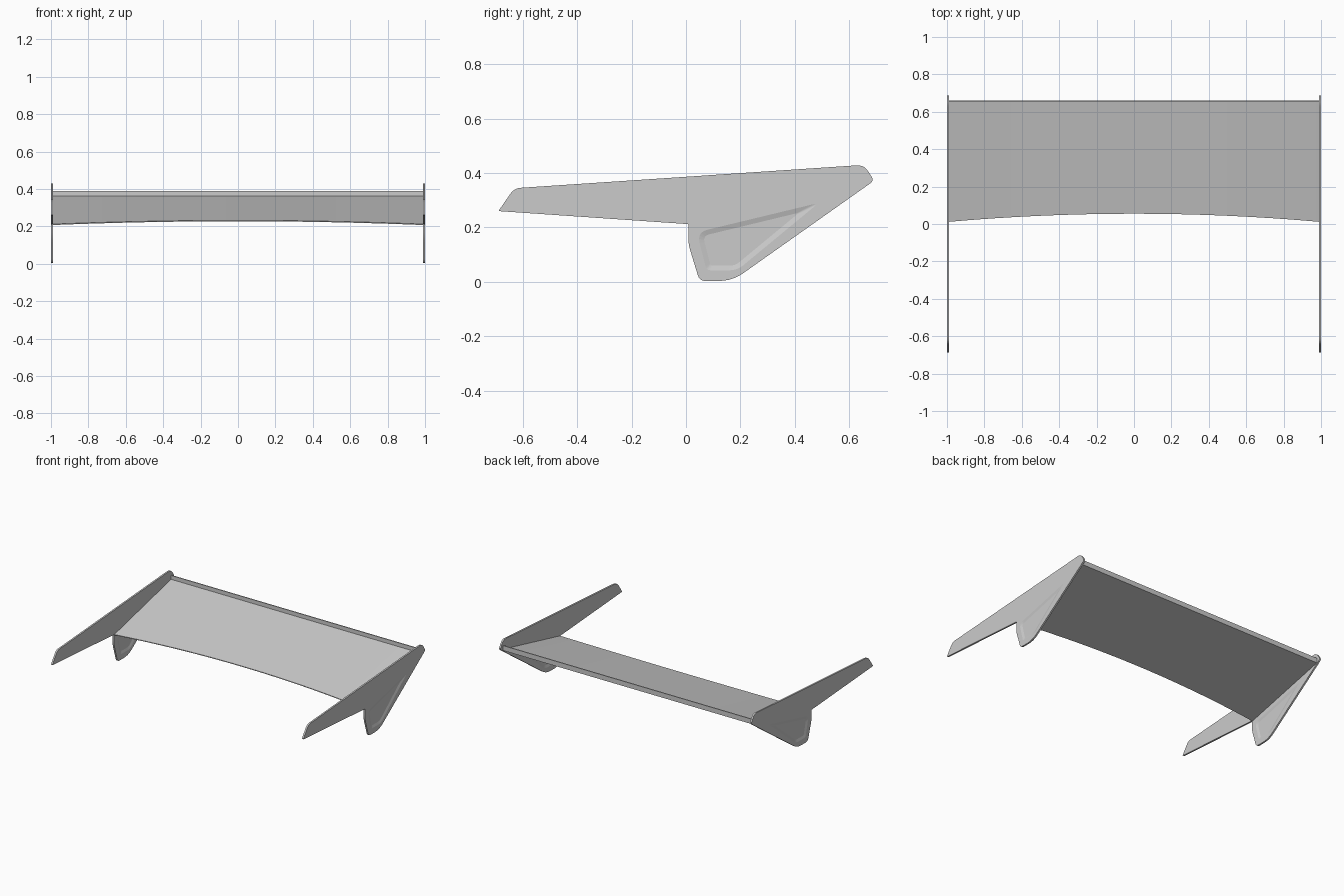
import bpy, bmesh, math
from mathutils import Vector

old = bpy.data.objects.get("Cube")
if old:
    bpy.data.objects.remove(old, do_unlink=True)

grey = bpy.data.materials.new("plain_grey")
grey.use_nodes = True
grey.diffuse_color = (0.6, 0.6, 0.6, 1)
grey.node_tree.nodes["Principled BSDF"].inputs["Base Color"].default_value = (0.6, 0.6, 0.6, 1)


def finish(bm, name):
    bmesh.ops.recalc_face_normals(bm, faces=bm.faces)
    mesh = bpy.data.meshes.new(name)
    bm.to_mesh(mesh)
    bm.free()
    mesh.materials.append(grey)
    obj = bpy.data.objects.new(name, mesh)
    bpy.context.collection.objects.link(obj)
    return obj


def rounded(corners, steps=5):
    """Round each (y, z, cut) corner; cut is the length trimmed off both edges."""
    out, n = [], len(corners)
    for i, (y, z, cut) in enumerate(corners):
        p = Vector((y, z))
        if not cut:
            out.append(p)
            continue
        a = p + (Vector(corners[i - 1][:2]) - p).normalized() * cut
        b = p + (Vector(corners[(i + 1) % n][:2]) - p).normalized() * cut
        for k in range(steps + 1):
            t = k / steps
            out.append(a * (1 - t) ** 2 + p * 2 * t * (1 - t) + b * t ** 2)
    return out


def inset(corners, d):
    """Move the edges of a clockwise outline inwards by d."""
    out, n = [], len(corners)
    for i, (y, z, cut) in enumerate(corners):
        p = Vector((y, z))
        u = (p - Vector(corners[i - 1][:2])).normalized()
        v = (Vector(corners[(i + 1) % n][:2]) - p).normalized()
        nu, nv = Vector((u.y, -u.x)), Vector((v.y, -v.x))
        q = p + (nu + nv) * d / (1 + nu.dot(nv))
        out.append((q.x, q.y, cut * 0.6))
    return out


# End plate outline and its pressed panel, as (y, z, rounding)
outline = [(-0.69, 0.26, 0.006), (-0.632, 0.344, 0.025), (0.655, 0.43, 0.028),
           (0.692, 0.372, 0.018), (0.17, 0.003, 0.05), (0.05, 0.003, 0.022),
           (0.008, 0.14, 0.025), (0.01, 0.212, 0.006)]
panel = [(0.04, 0.182, 0.04), (0.488, 0.29, 0.022), (0.188, 0.042, 0.03), (0.076, 0.042, 0.015)]
edge = rounded(outline)
rim = rounded(panel)
floor = rounded(inset(panel, 0.018))
OUTER, THICK, DEPTH = 1.0, 0.012, 0.005


def end_plate(name, side):
    bm = bmesh.new()

    def loop(pts, x):
        return [bm.verts.new((side * x, p.x, p.y)) for p in pts]

    def bridge(a, b):
        for i in range(len(a)):
            j = (i + 1) % len(a)
            bm.faces.new((a[i], a[j], b[j], b[i]))

    borders = []
    for x, inward in ((OUTER, -DEPTH), (OUTER - THICK, DEPTH)):
        e, r, f = loop(edge, x), loop(rim, x), loop(floor, x + inward)
        bridge(r, f)
        bm.faces.new(f)
        ring = [bm.edges.new((e[i - 1], e[i])) for i in range(len(e))]
        ring += [bm.edges.get((r[i - 1], r[i])) for i in range(len(r))]
        bmesh.ops.triangle_fill(bm, edges=ring, use_beauty=True)
        borders.append(e)
    bridge(*borders)
    return finish(bm, name)


end_plate("left_end_plate", 1)
end_plate("right_end_plate", -1)

# Wing blade with an arched leading edge and an upright rear lip
bm = bmesh.new()
half, spans, rows = OUTER - THICK, 24, []
for i in range(spans + 1):
    s = 2 * i / spans - 1
    arch = 1 - s * s
    y, z = 0.012 + 0.043 * arch, 0.212 + 0.02 * arch
    profile = [(y, z - 0.005), (y, z), (0.654, 0.362), (0.654, 0.39), (0.661, 0.39), (0.661, 0.355)]
    rows.append([bm.verts.new((s * half, *p)) for p in profile])
for a, b in zip(rows, rows[1:]):
    for j in range(len(a)):
        k = (j + 1) % len(a)
        bm.faces.new((a[j], a[k], b[k], b[j]))
bm.faces.new(rows[0])
bm.faces.new(rows[-1])
wing = finish(bm, "wing_blade")

# Smooth the arch, keep the folds crisp
bpy.ops.object.select_all(action="DESELECT")
wing.select_set(True)
bpy.context.view_layer.objects.active = wing
bpy.ops.object.shade_smooth_by_angle(angle=math.radians(10))
